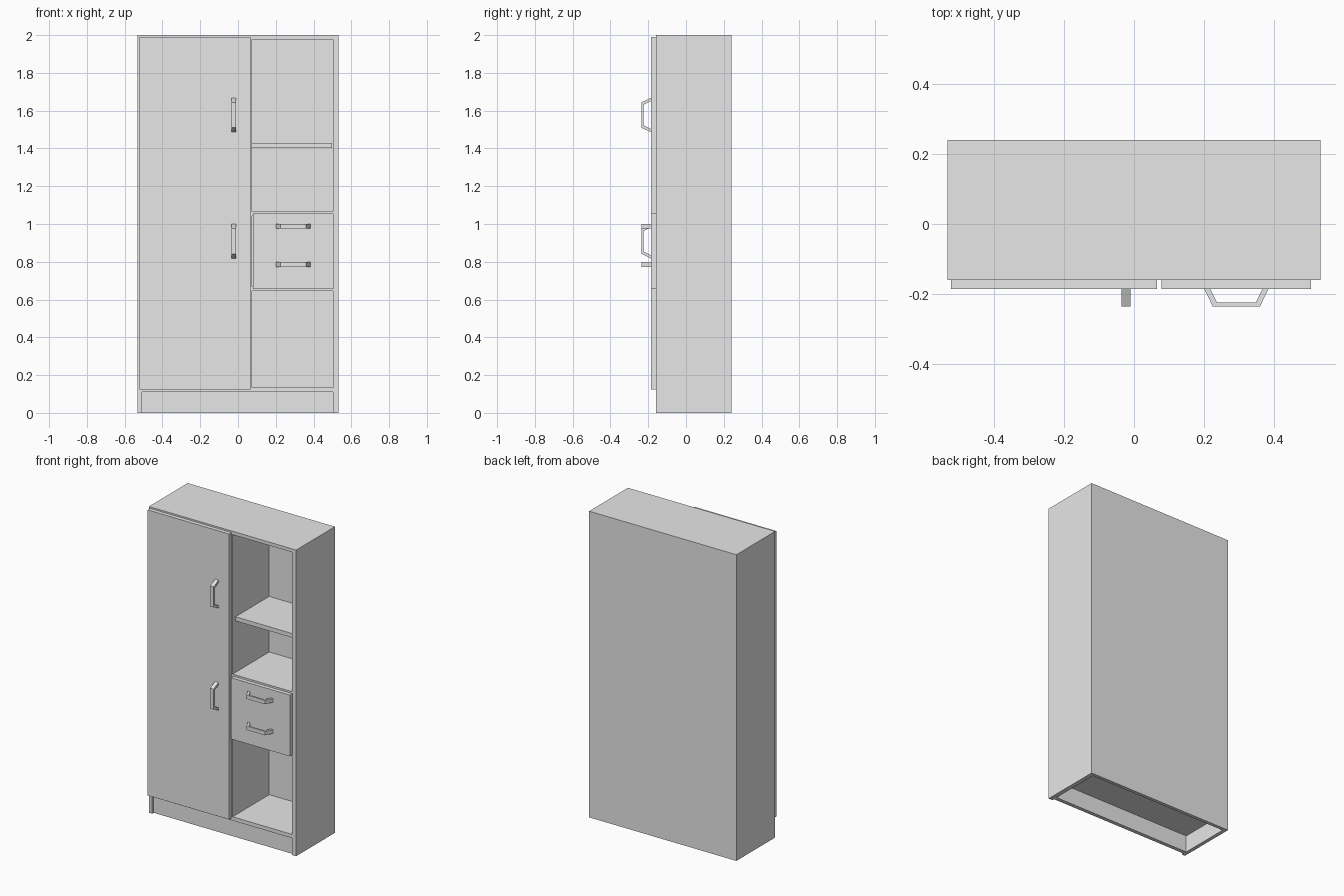
import bpy
import bmesh

cube = bpy.data.objects.get("Cube")
if cube:
    bpy.data.objects.remove(cube, do_unlink=True)

grey = bpy.data.materials.new("light grey")
grey.use_nodes = True
grey.diffuse_color = (0.8, 0.8, 0.8, 1)
grey.node_tree.nodes["Principled BSDF"].inputs["Base Color"].default_value = (0.8, 0.8, 0.8, 1)


def add_object(name, bm):
    bmesh.ops.recalc_face_normals(bm, faces=bm.faces)
    mesh = bpy.data.meshes.new(name)
    bm.to_mesh(mesh)
    bm.free()
    mesh.materials.append(grey)
    obj = bpy.data.objects.new(name, mesh)
    bpy.context.collection.objects.link(obj)
    return obj


def box(name, x, y, z):
    """Box from its (min, max) range on each axis."""
    bm = bmesh.new()
    bmesh.ops.create_cube(bm, size=1)
    for v in bm.verts:
        v.co = [r[0] if c < 0 else r[1] for c, r in zip(v.co, (x, y, z))]
    return add_object(name, bm)


FRONT, BACK = -0.16, 0.24
LEFT, RIGHT = 0.532, -0.532
IN_L, IN_R = 0.503, -0.508       # inner faces of the sides
DIV = 0.073                      # niche side of the divider
REAR = BACK - 0.022              # inner face of the back
DOOR_Y = (-0.186, FRONT)
depth = (FRONT, REAR)

# Carcass
box("left_side", (IN_L, LEFT), (FRONT, BACK), (0, 2))
box("right_side", (RIGHT, IN_R), (FRONT, BACK), (0, 2))
box("back_panel", (IN_R, IN_L), (REAR, BACK), (0, 2))
box("top_panel", (IN_R, IN_L), depth, (1.978, 2))
box("bottom_panel", (IN_R, IN_L), depth, (0.11, 0.135))
box("plinth", (IN_R, IN_L), (FRONT + 0.015, FRONT + 0.04), (0, 0.11))
box("divider", (DIV - 0.025, DIV), depth, (0.135, 1.978))

# Shelves and drawer compartment
box("upper_shelf", (DIV, IN_L - 0.005), (FRONT + 0.03, REAR), (1.403, 1.43))
box("drawer_top", (DIV, IN_L), depth, (1.042, 1.067))
box("drawer_base", (DIV, IN_L), depth, (0.645, 0.67))

# Door and drawer front
box("door", (-0.522, 0.066), DOOR_Y, (0.125, 1.99))
box("drawer_front", (0.079, 0.505), DOOR_Y, (0.655, 1.055))

# Bent strip handle: half outline as (along, outward), mirrored
OUTER = [(0.091, 0), (0.067, 0.05)]
INNER = [(0.055, 0.038), (0.074, 0)]


def handle(name, cx, cz, vertical):
    half = OUTER + INNER
    bm = bmesh.new()
    rings = []
    for side in (-0.0125, 0.0125):
        ring = []
        for sign, order in ((1, (0, 1)), (-1, (1, 0))):
            for i in order:
                for pair in (0, 2):
                    u, out = half[i] if pair == 0 else half[3 - i]
                    a, b = (side, sign * u) if vertical else (sign * u, side)
                    ring.append(bm.verts.new((cx + a, DOOR_Y[0] - out, cz + b)))
        rings.append(ring)
    # Four stations along the strip, each with an outer and inner vertex per side
    r0, r1 = rings
    loops = [(r0[i], r1[i], r1[i + 1], r0[i + 1]) for i in range(0, 8, 2)]
    for p, q in zip(loops, loops[1:]):
        for k in range(4):
            bm.faces.new((p[k], p[k - 1], q[k - 1], q[k]))
    bm.faces.new(loops[0])
    bm.faces.new(loops[-1])
    return add_object(name, bm)


handle("door_upper_handle", -0.023, 1.577, True)
handle("door_lower_handle", -0.023, 0.909, True)
handle("drawer_upper_handle", 0.292, 0.988, False)
handle("drawer_lower_handle", 0.292, 0.785, False)
